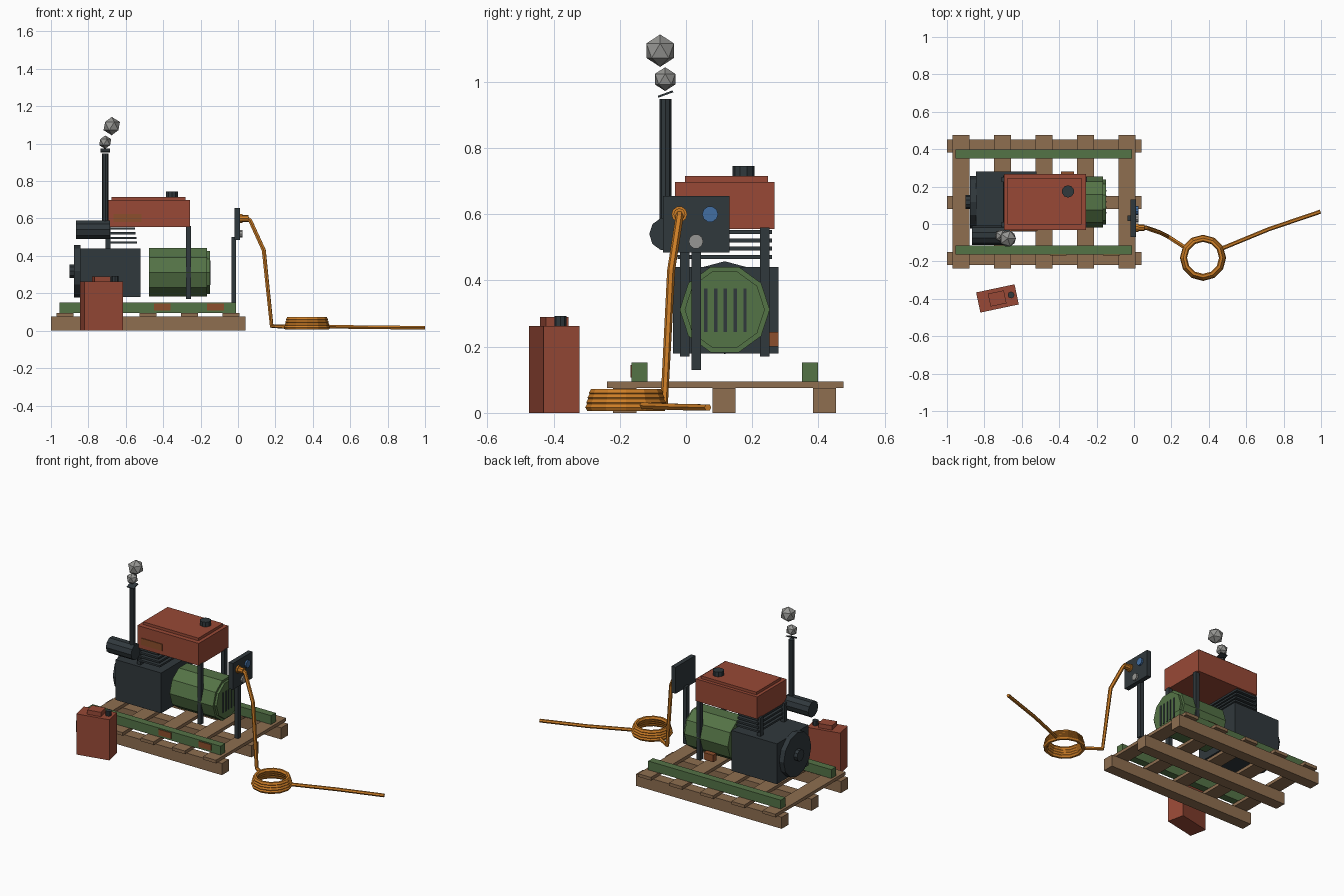
import bpy, bmesh, math
from mathutils import Matrix, Vector

if "Cube" in bpy.data.objects:
    bpy.data.objects.remove(bpy.data.objects["Cube"])


def mat(name, r, g, b):
    def lin(c):
        c /= 255
        return c / 12.92 if c <= 0.04045 else ((c + 0.055) / 1.055) ** 2.4
    m = bpy.data.materials.new(name)
    m.diffuse_color = (lin(r), lin(g), lin(b), 1)
    m.use_nodes = True
    m.node_tree.nodes["Principled BSDF"].inputs["Base Color"].default_value = m.diffuse_color
    return m


RED = mat("faded red", 152, 73, 54)
GREEN = mat("olive green", 84, 115, 70)
DARK = mat("dark iron", 48, 56, 60)
WOOD = mat("pallet wood", 142, 110, 80)
ORANGE = mat("cable orange", 204, 125, 38)
BLUE = mat("socket blue", 66, 110, 162)
GREY = mat("smoke grey", 150, 150, 147)
RUST = mat("rust", 140, 78, 44)


def finish(name, bm, m):
    me = bpy.data.meshes.new(name)
    bm.to_mesh(me)
    bm.free()
    me.materials.append(m)
    ob = bpy.data.objects.new(name, me)
    bpy.context.collection.objects.link(ob)
    return ob


def box(name, x, y, z, m, xf=Matrix()):
    """Box from (min, max) ranges, with an optional placement matrix."""
    bm = bmesh.new()
    bmesh.ops.create_cube(bm, size=1)
    for v in bm.verts:
        v.co = xf @ Vector([(r[0] + r[1]) / 2 + c * (r[1] - r[0])
                            for r, c in zip((x, y, z), v.co)])
    return finish(name, bm, m)


def cyl(name, p, r, length, n, m, axis="Z"):
    """Cylinder starting at p and running along +axis."""
    bm = bmesh.new()
    xf = Matrix.Translation(p)
    if axis == "X":
        xf = xf @ Matrix.Rotation(math.pi / 2, 4, "Y")
    bmesh.ops.create_cone(bm, cap_ends=True, segments=n, radius1=r, radius2=r, depth=length,
                          matrix=xf @ Matrix.Translation((0, 0, length / 2)))
    return finish(name, bm, m)


# Pallet
for i, y in enumerate((-0.185, 0.115, 0.418)):
    box(f"pallet_runner_{i}", (-1, 0.04), (y - 0.035, y + 0.035), (0, 0.075), WOOD)
for i in range(5):
    x = -0.925 + i * 0.222
    box(f"pallet_board_{i}", (x - 0.046, x + 0.046), (-0.238, 0.476), (0.075, 0.095), WOOD)

# Frame skids with rust patches
for i, y in enumerate((-0.14, 0.375)):
    box(f"frame_skid_{i}", (-0.955, -0.01), (y - 0.024, y + 0.024), (0.095, 0.152), GREEN)
for i, x in enumerate((-0.45, -0.165)):
    box(f"skid_rust_patch_{i}", (x, x + 0.09), (-0.168, -0.163), (0.107, 0.145), RUST)

# Engine block, flywheel and cooling fins
box("engine_block", (-0.845, -0.52), (-0.04, 0.28), (0.18, 0.44), DARK)
cyl("flywheel", (-0.877, 0.117, 0.318), 0.14, 0.035, 12, DARK, "X")
cyl("flywheel_hub", (-0.9, 0.117, 0.318), 0.037, 0.03, 10, DARK, "X")
for i in range(4):
    w = 0.004 * i
    box(f"cooling_fin_{i}", (-0.70 + w / 2, -0.54 - w), (-0.025, 0.26),
        (0.465 + i * 0.025, 0.477 + i * 0.025), DARK)

# Generator drum with end cap and vent slots
cyl("generator_drum", (-0.475, 0.117, 0.312), 0.136, 0.31, 10, GREEN, "X")
cyl("generator_end_cap", (-0.17, 0.117, 0.312), 0.121, 0.02, 10, GREEN, "X")
for i in range(5):
    y = 0.06 + i * 0.0295
    box(f"vent_slot_{i}", (-0.152, -0.146), (y - 0.005, y + 0.005), (0.245, 0.375), DARK)
box("rust_block", (-0.39, -0.32), (0.245, 0.28), (0.2, 0.245), RUST)

# Fuel tank on legs
box("fuel_tank", (-0.695, -0.257), (-0.033, 0.268), (0.555, 0.698), RED)
box("fuel_tank_lid", (-0.675, -0.28), (-0.003, 0.247), (0.698, 0.715), RED)
cyl("fuel_cap", (-0.353, 0.174, 0.715), 0.033, 0.03, 10, DARK)
box("tank_rust_patch", (-0.665, -0.515), (-0.037, -0.032), (0.582, 0.625), RUST)
for x in (-0.695, -0.265):
    for y in (-0.004, 0.238):
        box("tank_leg", (x - 0.013, x + 0.013), (y - 0.014, y + 0.014), (0.17, 0.56), DARK)

# Exhaust: muffler, stack, rain flap and smoke
cyl("muffler", (-0.865, -0.06, 0.54), 0.051, 0.18, 10, DARK, "X")
cyl("exhaust_stack", (-0.709, -0.062, 0.54), 0.0175, 0.408, 8, DARK)
box("rain_flap", (-0.025, 0.025), (-0.024, 0.024), (-0.003, 0.003), DARK,
    Matrix.Translation((-0.709, -0.062, 0.963)) @ Matrix.Rotation(math.radians(20), 4, "X"))
for i, (p, r) in enumerate((((-0.71, -0.063, 1.008), 0.036), ((-0.675, -0.078, 1.094), 0.049))):
    bm = bmesh.new()
    bmesh.ops.create_icosphere(bm, subdivisions=1, radius=r, matrix=Matrix.Translation(p))
    finish(f"smoke_puff_{i}", bm, GREY)

# Control panel with sockets and plug
box("panel_post", (-0.036, -0.01), (0.016, 0.046), (0.13, 0.5), DARK)
box("control_panel", (-0.018, 0.012), (-0.069, 0.131), (0.485, 0.655), DARK)
cyl("blue_socket", (0.01, 0.073, 0.6), 0.024, 0.013, 10, BLUE, "X")
cyl("grey_dial", (0.01, 0.03, 0.518), 0.022, 0.013, 10, GREY, "X")
cyl("orange_socket", (0.01, -0.02, 0.6), 0.024, 0.013, 10, ORANGE, "X")
cyl("cable_plug", (0.02, -0.02, 0.6), 0.018, 0.037, 8, ORANGE, "X")


# Orange cable: drop, coil and loose end
def cable(name, lines, r, cyclic=False):
    cu = bpy.data.curves.new(name, "CURVE")
    cu.dimensions = "3D"
    cu.bevel_depth = r
    cu.bevel_resolution = 1
    cu.use_fill_caps = True
    for pts in lines:
        sp = cu.splines.new("POLY")
        sp.points.add(len(pts) - 1)
        for q, p in zip(sp.points, pts):
            q.co = (*p, 1)
        sp.use_cyclic_u = cyclic
        sp.use_smooth = False
    cu.materials.append(ORANGE)
    ob = bpy.data.objects.new(name, cu)
    bpy.context.collection.objects.link(ob)
    bpy.ops.object.select_all(action="DESELECT")
    ob.select_set(True)
    bpy.context.view_layer.objects.active = ob
    bpy.ops.object.convert(target="MESH")


cable("cable_drop", [[(0.05, -0.02, 0.6), (0.065, -0.02, 0.59), (0.138, -0.045, 0.43),
                      (0.18, -0.066, 0.025), (0.275, -0.127, 0.02)]], 0.012)
cable("cable_loose_end", [[(0.465, -0.133, 0.022), (0.72, -0.028, 0.018), (0.997, 0.066, 0.016)]], 0.011)
rings = []
for i, r in enumerate((0.110, 0.107, 0.103, 0.099)):
    rings.append([(0.369 + r * math.cos(a), -0.181 + r * math.sin(a), 0.017 + i * 0.0145)
                  for a in (math.tau * k / 12 for k in range(12))])
cable("cable_coil", rings, 0.0135, True)

# Fuel can, turned slightly
can = Matrix.Translation((-0.73, -0.398, 0)) @ Matrix.Rotation(math.radians(12), 4, "Z")
box("can_body", (-0.105, 0.105), (-0.055, 0.055), (0, 0.262), RED, can)
box("can_handle", (-0.045, 0.042), (-0.035, 0.035), (0.262, 0.29), RED, can)
cyl("can_cap", can @ Vector((0.075, 0.003, 0.262)), 0.018, 0.03, 8, DARK)
